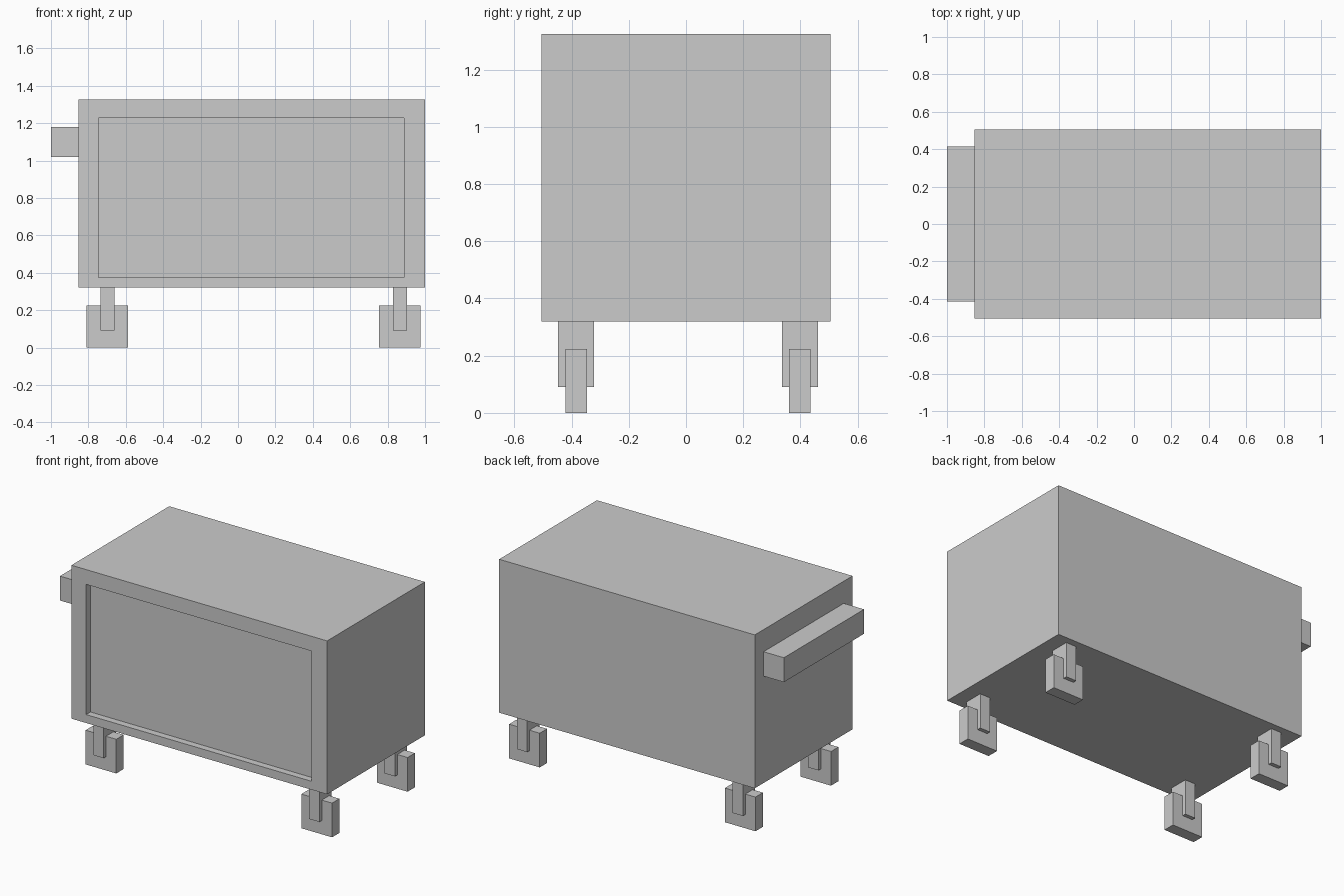
import bpy, bmesh
from mathutils import Vector

if "Cube" in bpy.data.objects:
    bpy.data.objects.remove(bpy.data.objects["Cube"])


def box(name, lo, hi):
    """Axis-aligned box between two corners, origin at its centre."""
    lo, hi = Vector(lo), Vector(hi)
    mid, size = (lo + hi) / 2, hi - lo
    bm = bmesh.new()
    bmesh.ops.create_cube(bm, size=1)
    bmesh.ops.scale(bm, vec=size, verts=bm.verts)
    mesh = bpy.data.meshes.new(name)
    bm.to_mesh(mesh)
    bm.free()
    obj = bpy.data.objects.new(name, mesh)
    obj.location = mid
    bpy.context.collection.objects.link(obj)
    return obj


def recess_front(obj, x0, x1, z0, z1, depth):
    """Inset the front (-y) face to the given rectangle and push it in."""
    bm = bmesh.new()
    bm.from_mesh(obj.data)
    bm.normal_update()
    front = min(bm.faces, key=lambda f: f.normal.y)
    # frame around the opening
    bmesh.ops.inset_region(bm, faces=[front], thickness=0.05)
    for v in front.verts:
        v.co.x = (x0 if v.co.x < 0 else x1) - obj.location.x
        v.co.z = (z0 if v.co.z < 0 else z1) - obj.location.z
    # side walls of the recess
    panel = bmesh.ops.extrude_discrete_faces(bm, faces=[front])["faces"][0]
    bmesh.ops.translate(bm, vec=(0, depth, 0), verts=panel.verts)
    bmesh.ops.recalc_face_normals(bm, faces=bm.faces)
    bm.to_mesh(obj.data)
    bm.free()


# Cabinet with recessed front panel
BOTTOM = 0.32
cabinet = box("cabinet", (-0.853, -0.506, BOTTOM), (1.0, 0.506, 1.325))
recess_front(cabinet, -0.747, 0.888, 0.375, 1.228, 0.045)

# Push handle on the left end
box("push_handle", (-1.0, -0.415, 1.02), (-0.853, 0.415, 1.18))

# Four casters: square wheel held by a wider bracket
for side, x in (("left", -0.698), ("right", 0.866)):
    for end, y in (("front", -0.384), ("back", 0.398)):
        box(f"{end}_{side}_wheel", (x - 0.111, y - 0.038, 0), (x + 0.111, y + 0.038, 0.224))
        box(f"{end}_{side}_bracket", (x - 0.037, y - 0.063, 0.09), (x + 0.037, y + 0.063, BOTTOM))
